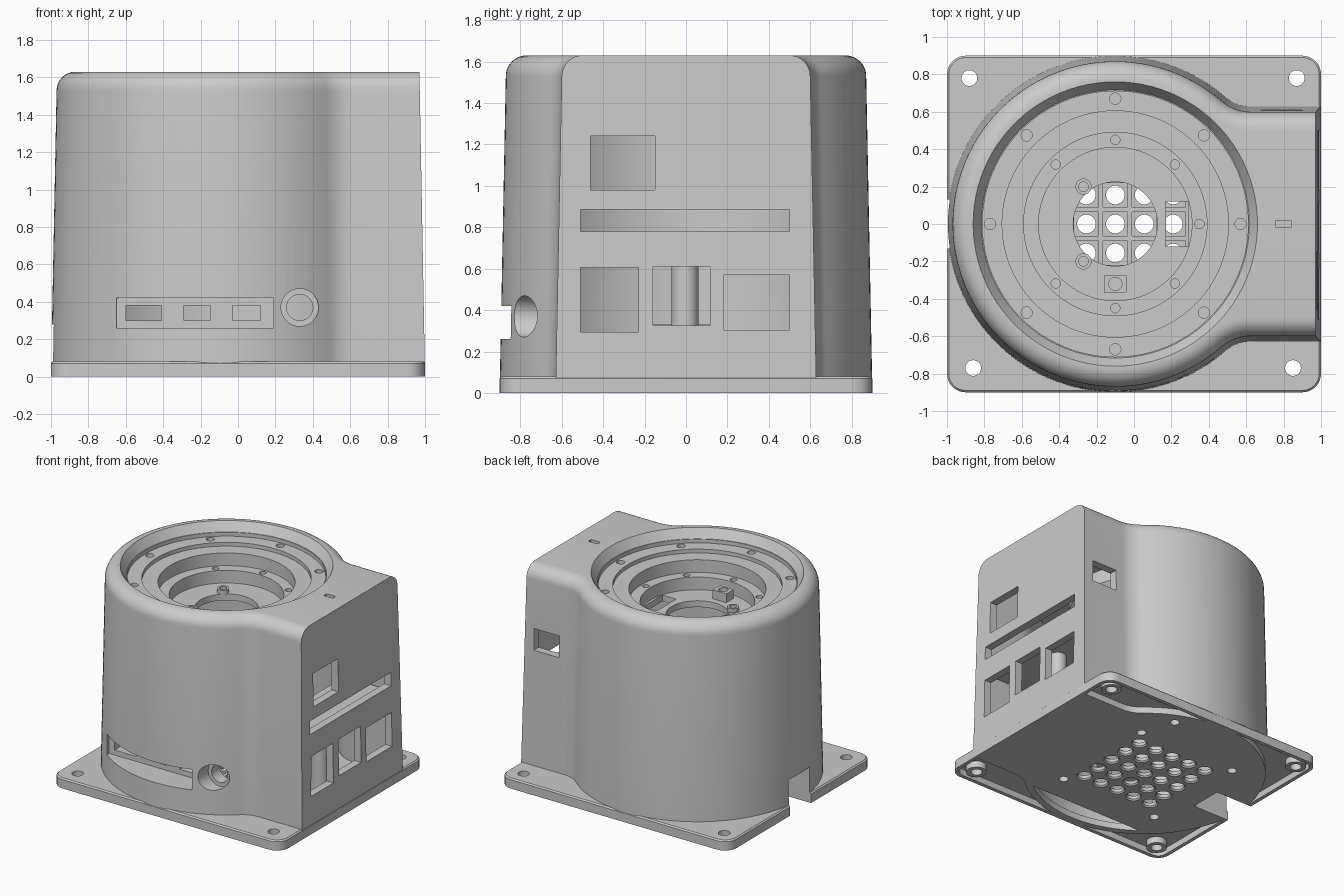
import bpy, bmesh
from math import sin, cos, pi, radians, sqrt, atan2, hypot
from mathutils import Matrix, Vector

if "Cube" in bpy.data.objects:
    bpy.data.objects.remove(bpy.data.objects["Cube"])

CX = -0.1                      # axis of the round part


class Part:
    """Collects primitives in one bmesh, then becomes an object."""
    def __init__(self):
        self.bm = bmesh.new()

    def box(self, x0, x1, y0, y1, z0, z1):
        m = Matrix.Translation(((x0 + x1) / 2, (y0 + y1) / 2, (z0 + z1) / 2))
        m = m @ Matrix.Diagonal((x1 - x0, y1 - y0, z1 - z0, 1))
        bmesh.ops.create_cube(self.bm, size=1, matrix=m)
        return self

    def cyl(self, x, y, z0, z1, r, r2=None, n=32):
        m = Matrix.Translation((x, y, (z0 + z1) / 2))
        bmesh.ops.create_cone(self.bm, cap_ends=True, segments=n, radius1=r,
                              radius2=r if r2 is None else r2, depth=z1 - z0, matrix=m)
        return self

    def cyl_y(self, x, z, y0, y1, r, n=48):
        m = Matrix.Translation((x, (y0 + y1) / 2, z)) @ Matrix.Rotation(pi / 2, 4, 'X')
        bmesh.ops.create_cone(self.bm, cap_ends=True, segments=n, radius1=r,
                              radius2=r, depth=y1 - y0, matrix=m)
        return self

    def loft(self, layers, caps=True, close=False):
        rings = [[self.bm.verts.new((x, y, z)) for x, y in pts] for pts, z in layers]
        pairs = list(zip(rings, rings[1:])) + ([(rings[-1], rings[0])] if close else [])
        for a, b in pairs:
            for i in range(len(a)):
                j = (i + 1) % len(a)
                self.bm.faces.new((a[i], a[j], b[j], b[i]))
        if caps:
            self.bm.faces.new(rings[0][::-1])
            self.bm.faces.new(rings[-1])
        return self

    def obj(self, name):
        bmesh.ops.recalc_face_normals(self.bm, faces=self.bm.faces[:])
        me = bpy.data.meshes.new(name)
        self.bm.to_mesh(me)
        self.bm.free()
        ob = bpy.data.objects.new(name, me)
        bpy.context.collection.objects.link(ob)
        return ob


def boolean(target, part, op='DIFFERENCE'):
    cutter = part if isinstance(part, bpy.types.Object) else part.obj("cutter")
    mod = target.modifiers.new("bool", 'BOOLEAN')
    mod.operation, mod.object, mod.solver = op, cutter, 'EXACT'
    bpy.context.view_layer.objects.active = target
    bpy.ops.object.modifier_apply(modifier=mod.name)
    bpy.data.objects.remove(cutter)


def outline(d, xr):
    """Keyhole outline: circle blended into a box, inset by d, ending at x = xr."""
    R, w, f = 0.9 - d, 0.63 - d, 0.2 + d
    fx = CX + sqrt((R + f) ** 2 - (w + f) ** 2)
    a = atan2(w + f, fx - CX)
    blend = []
    for i in range(11):
        t = -pi / 2 + (a - pi / 2) * i / 10
        blend.append((fx + f * cos(t), w + f + f * sin(t)))
    arc = [a + (2 * pi - 2 * a) * i / 90 for i in range(1, 90)]
    return ([(xr, -w), (xr, w)] + blend + [(CX + R * cos(t), R * sin(t)) for t in arc]
            + [(x, -y) for x, y in reversed(blend)])


def rounded_rect(hx, hy, r, n=8):
    pts = []
    for k, (sx, sy) in enumerate(((1, 1), (-1, 1), (-1, -1), (1, -1))):
        for i in range(n + 1):
            t = pi / 2 * (k + i / n)
            pts.append((sx * (hx - r) + r * cos(t), sy * (hy - r) + r * sin(t)))
    return pts


def circle(r, n=96):
    return [(CX + r * cos(2 * pi * i / n), r * sin(2 * pi * i / n)) for i in range(n)]


def smooth(ob):
    bpy.ops.object.select_all(action='DESELECT')
    ob.select_set(True)
    bpy.context.view_layer.objects.active = ob
    bpy.ops.object.shade_smooth_by_angle(angle=radians(30))


MOUNTS = ((-0.88, 0.78), (0.87, 0.78), (-0.86, -0.77), (0.85, -0.77))

# Tapered outer body with a rounded top edge; the flat back stays sharp
layers = [(outline(0, 1.0), 0)]
for i in range(9):
    t = pi / 2 * i / 8
    z = 1.53 + 0.1 * sin(t)
    layers.append((outline(0.03 + 0.1 * (1 - cos(t)), 1 - 0.03 * z / 1.63), z))
body = Part().loft(layers).obj("housing")

# Mounting plate
boolean(body, Part().loft([(rounded_rect(1, 0.9, 0.1), 0), (rounded_rect(1, 0.9, 0.1), 0.07),
                           (rounded_rect(0.99, 0.89, 0.09), 0.08)]), 'UNION')

# Hollow interior, leaving walls around the front panel, socket and cable notch
cavity = Part().loft([(outline(0.06, 0.94), 0.05), (outline(0.095, 0.91), 1.55)]).obj("cavity")
boolean(cavity, Part().box(-0.72, 0.49, -1, -0.6, 0.18, 0.53)
        .box(-1.1, -0.62, -0.18, 0.18, -0.1, 0.33))
boolean(body, cavity)

# Conical opening at the top
boolean(body, Part().cyl(CX, 0, 1.5, 1.7, 0.679, 0.804, 96))

# Connector windows in the back face, side window, top slot, cable notch
boolean(body, Part()
        .box(0.8, 1.1, -0.46, -0.15, 0.98, 1.24)
        .box(0.8, 1.1, -0.51, 0.50, 0.78, 0.885)
        .box(0.8, 1.1, -0.51, -0.23, 0.295, 0.605)
        .box(0.8, 1.1, -0.16, 0.115, 0.325, 0.61)
        .box(0.8, 1.1, 0.18, 0.50, 0.305, 0.57)
        .box(0.68, 0.9, 0.5, 0.75, 0.98, 1.15)
        .box(0.76, 0.84, -0.018, 0.018, 1.5, 1.7)
        .box(-1.1, -0.68, -0.13, 0.13, -0.1, 0.28))

# Front panel recess and round socket, then their inner openings
boolean(body, Part().box(-0.65, 0.19, -1.1, -0.68, 0.26, 0.42)
        .cyl_y(0.33, 0.37, -1.1, -0.7, 0.1))
boolean(body, Part().box(-0.6, -0.41, -0.72, -0.5, 0.30, 0.38)
        .box(-0.29, -0.15, -0.72, -0.5, 0.30, 0.38)
        .box(-0.03, 0.12, -0.72, -0.5, 0.30, 0.38)
        .cyl_y(0.33, 0.37, -0.75, -0.5, 0.07))

# Corner pockets under the plate, with bosses kept around the mounting holes
pocket = Part().loft([(rounded_rect(0.97, 0.87, 0.07), -0.1),
                      (rounded_rect(0.97, 0.87, 0.07), 0.05)]).obj("pocket")
boolean(pocket, Part().loft([(outline(0.02, 1.0), -0.2), (outline(0.02, 1.0), 0.2)]))
bosses = Part()
for x, y in MOUNTS:
    bosses.cyl(x, y, -0.2, 0.2, 0.075)
boolean(pocket, bosses)
boolean(body, pocket)

# Crescent opening under the front
crescent = Part().loft([(outline(0.07, 0.9), -0.1), (outline(0.07, 0.9), 0.08)]).obj("crescent")
boolean(crescent, Part().box(-1, 0.62, -1, -0.66, -0.3, 0.3), 'INTERSECT')
boolean(body, crescent)

# Mounting holes, floor screw holes and vent grille
holes, sinks = Part(), Part()
for x, y in MOUNTS:
    holes.cyl(x, y, -0.1, 0.2, 0.042)
for x, y in ((0.3, 0.44), (0.3, -0.44), (-0.56, 0.44), (-0.56, -0.44), (0.21, 0.71)):
    holes.cyl(x, y, -0.1, 0.1, 0.035)
for i in range(-2, 3):
    for j in range(-2, 3):
        x, y = CX + 0.155 * i, 0.155 * j
        holes.cyl(x, y, -0.1, 0.1, 0.05)
        sinks.cyl(x, y, -0.01, 0.015, 0.07, 0.045)
        sinks.box(x - 0.065, x + 0.065, y - 0.065, y + 0.065, 0.035, 0.1)
boolean(body, holes)
boolean(body, sinks)
smooth(body)

# Stepped bearing seat inside the top opening
profile = ((0.225, 1.30), (0.41, 1.30), (0.41, 1.40), (0.49, 1.40), (0.49, 1.50),
           (0.605, 1.50), (0.605, 1.53), (0.71, 1.53), (0.71, 1.56), (0.825, 1.56),
           (0.825, 1.45), (0.55, 1.45), (0.55, 1.34), (0.47, 1.25), (0.225, 1.25))
seat = Part().loft([(circle(r), z) for r, z in profile], caps=False, close=True).obj("bearing_seat")

# Screw holes around the seat, and openings in its floor
cuts = Part()
for k in range(8):
    c, s = cos(pi * k / 4), sin(pi * k / 4)
    cuts.cyl(CX + 0.67 * c, 0.67 * s, 1.47, 1.6, 0.03, n=20)
    if k != 4:
        cuts.cyl(CX + 0.45 * c, 0.45 * s, 1.35, 1.44, 0.025, n=20)
cuts.box(0.17, 0.29, -0.12, 0.12, 1.2, 1.35)
boolean(seat, cuts)
smooth(seat)

# Small standoffs and a sensor block on the seat floor
for n, y in enumerate((0.2, -0.2)):
    post = Part().cyl(-0.27, y, 1.28, 1.33, 0.043).obj(f"standoff_{n + 1}")
    boolean(post, Part().cyl(-0.27, y, 1.30, 1.4, 0.026))
    smooth(post)
block = Part().box(-0.16, -0.04, -0.365, -0.275, 1.28, 1.37).obj("sensor_block")
boolean(block, Part().cyl(-0.1, -0.32, 1.31, 1.4, 0.035))
smooth(block)

# Interior parts seen through the windows
smooth(Part().cyl(0.72, -0.005, 0.04, 0.7, 0.065).obj("cable_post"))
Part().box(0.55, 0.9, -0.54, 0.54, 0.68, 0.72).obj("board_shelf")
